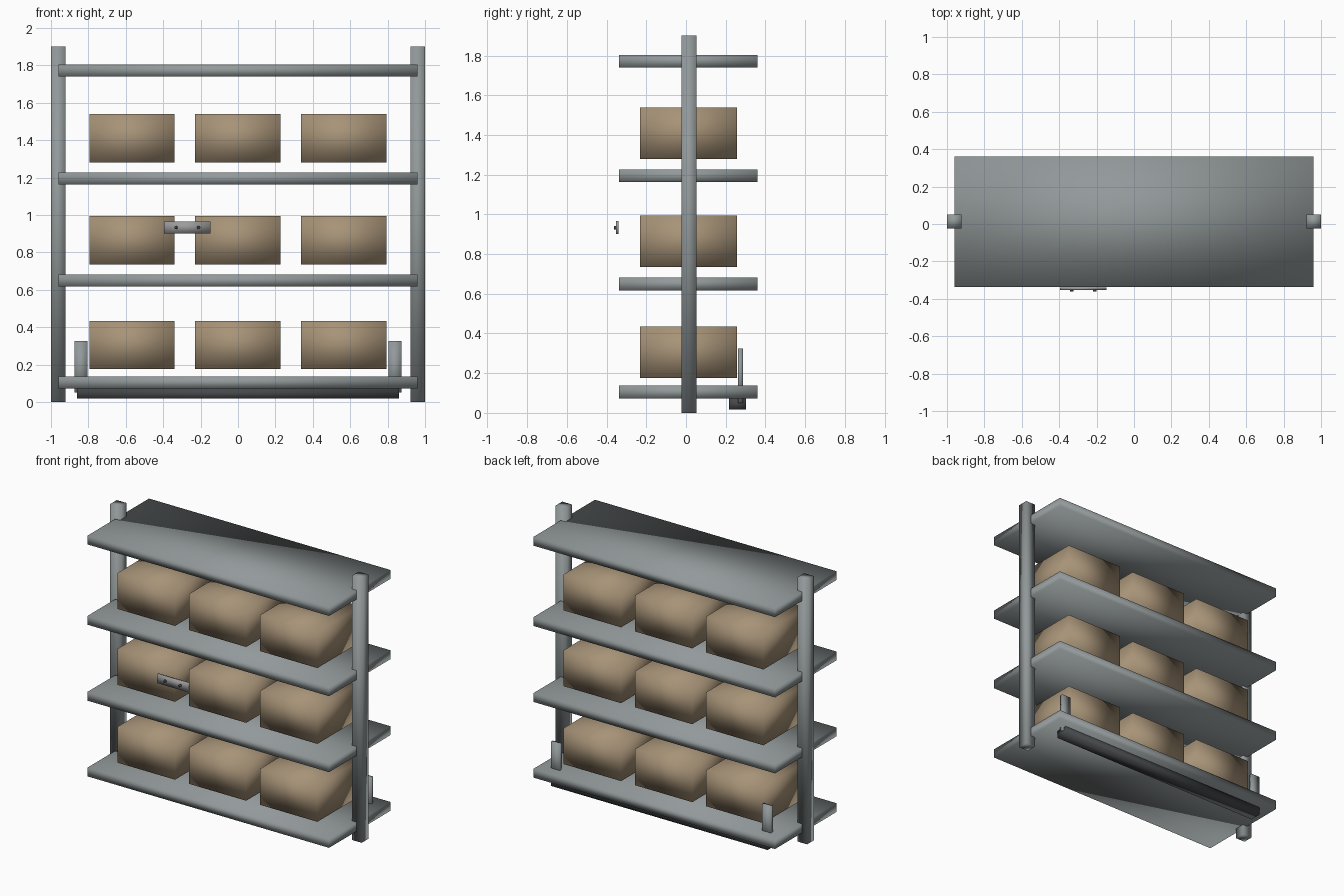
import bpy
from math import pi

if "Cube" in bpy.data.objects:
    bpy.data.objects.remove(bpy.data.objects["Cube"])


def material(name, rgb):
    m = bpy.data.materials.new(name)
    m.diffuse_color = (*rgb, 1)
    m.use_nodes = True
    m.node_tree.nodes["Principled BSDF"].inputs["Base Color"].default_value = m.diffuse_color
    return m


steel = material("steel", (0.29, 0.32, 0.325))
plate = material("plate", (0.33, 0.33, 0.33))
dark = material("dark_metal", (0.06, 0.065, 0.07))
cardboard = material("cardboard", (0.385, 0.29, 0.185))


def finish(ob, name, mat):
    ob.name = name
    ob.data.name = name
    ob.data.shade_smooth()
    ob.data.materials.append(mat)
    return ob


def box(name, x, y, z, mat=steel):
    """Box spanning the given (min, max) ranges, smooth shaded."""
    spans = (x, y, z)
    bpy.ops.mesh.primitive_cube_add(size=1)
    ob = bpy.context.object
    for v in ob.data.vertices:
        v.co = [(s[0] + s[1]) / 2 + c * (s[1] - s[0]) for s, c in zip(spans, v.co)]
    return finish(ob, name, mat)


def mirrored_box(name, x, y, z):
    """Box on the right plus its copy on the left."""
    box(name + "_right", x, y, z)
    box(name + "_left", (-x[1], -x[0]), y, z)


# upright posts
mirrored_box("post", (0.923, 1.0), (-0.023, 0.052), (0, 1.9))

# shelves
for i, z in enumerate((0.073, 0.617, 1.163, 1.74)):
    box(f"shelf_{i + 1}", (-0.96, 0.96), (-0.337, 0.36), (z, z + 0.064))

# cartons, three per level
for row, z in enumerate((0.175, 0.735, 1.28)):
    for col, cx in enumerate((-0.567, -0.001, 0.565)):
        box(f"carton_{row + 1}_{col + 1}", (cx - 0.228, cx + 0.228),
            (-0.231, 0.256), (z, z + 0.259), cardboard)

# rear stops and the rail under the bottom shelf
mirrored_box("rear_stop", (0.804, 0.875), (0.262, 0.286), (0.05, 0.325))
box("bottom_rail", (-0.862, 0.86), (0.217, 0.303), (0.018, 0.073), dark)

# label plate with two rivets
box("label_plate", (-0.396, -0.147), (-0.352, -0.339), (0.9, 0.966), plate)
for side, x in (("left", -0.332), ("right", -0.21)):
    bpy.ops.mesh.primitive_cylinder_add(vertices=12, radius=0.009, depth=0.012,
                                        location=(x, -0.356, 0.933),
                                        rotation=(pi / 2, 0, 0))
    finish(bpy.context.object, f"plate_rivet_{side}", dark)
